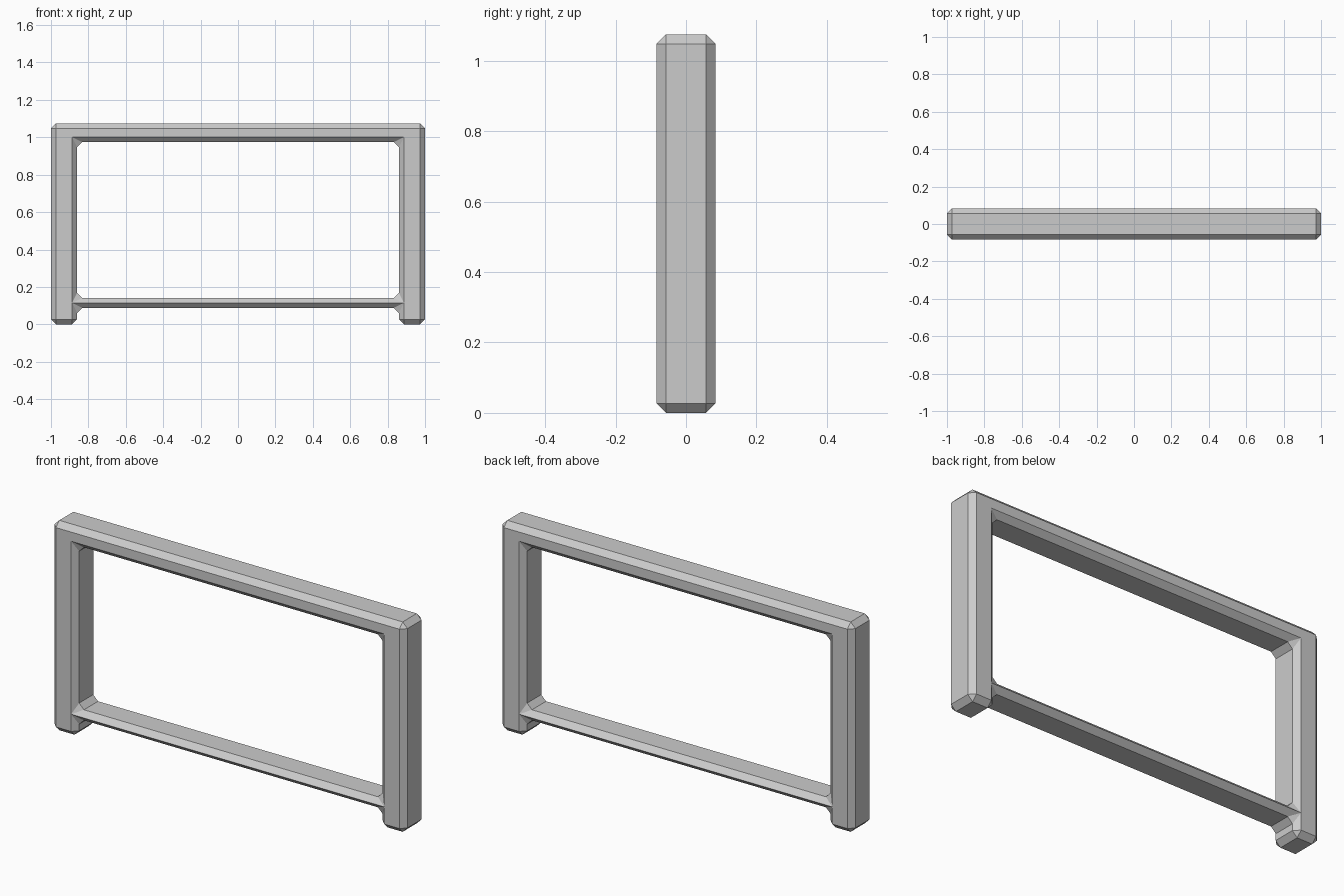
import bpy
import bmesh
from mathutils import Vector

cube = bpy.data.objects.get("Cube")
if cube:
    bpy.data.objects.remove(cube, do_unlink=True)

HALF_W, INNER, HEIGHT = 1.0, 0.86, 1.075
RAIL_LOW, RAIL_HIGH, BAR_LOW = 0.088, 0.142, 0.974
DEPTH = 0.084                        # half the frame thickness
B = (RAIL_HIGH - RAIL_LOW) / 2       # chamfer; the lower rail comes to a ridge

# Outlines in x, z with the solid on the left-hand side
outer = [(-HALF_W, 0), (-INNER, 0), (-INNER, RAIL_LOW), (INNER, RAIL_LOW),
         (INNER, 0), (HALF_W, 0), (HALF_W, HEIGHT), (-HALF_W, HEIGHT)]
window = [(-INNER, RAIL_HIGH), (-INNER, BAR_LOW), (INNER, BAR_LOW), (INNER, RAIL_HIGH)]

bm = bmesh.new()


def face(*points):
    bm.faces.new([bm.verts.new(p) for p in points])


def at(p, y):
    return (p.x, y, p.y)


def corner(before, here, after):
    """Rim points on both sides of a corner and its point on the flat face."""
    c = Vector(here)
    to_before = (Vector(before) - c).normalized() * B
    to_after = (Vector(after) - c).normalized() * B
    turn = to_after.x * to_before.y - to_after.y * to_before.x
    inward = (to_before + to_after) * (1 if turn > 0 else -1)
    return c + to_before, c + to_after, c + inward


def chamfered_wall(loop):
    n = len(loop)
    corners = [corner(loop[i - 1], loop[i], loop[(i + 1) % n]) for i in range(n)]
    rim = DEPTH - B
    for i, (r0, r1, flat) in enumerate(corners):
        n0, _, next_flat = corners[(i + 1) % n]
        # Corner chamfer and straight wall
        for p, q in ((r0, r1), (r1, n0)):
            face(at(p, -rim), at(q, -rim), at(q, rim), at(p, rim))
        # Corner triangle and edge chamfer, front and back
        for s in (-1, 1):
            face(at(r0, s * rim), at(r1, s * rim), at(flat, s * DEPTH))
            face(at(r1, s * rim), at(n0, s * rim),
                 at(next_flat, s * DEPTH), at(flat, s * DEPTH))


chamfered_wall(outer)
chamfered_wall(window)

# Flat front and back faces: two legs and the top bar
xi, xo = INNER + B, HALF_W - B
zt, zb, ridge = HEIGHT - B, BAR_LOW + B, RAIL_LOW + B
for y in (-DEPTH, DEPTH):
    for s in (-1, 1):
        face((s * xi, y, B), (s * xo, y, B), (s * xo, y, zt),
             (s * xi, y, zb), (s * xi, y, ridge))
    face((-xi, y, zb), (xi, y, zb), (xo, y, zt), (-xo, y, zt))

bmesh.ops.remove_doubles(bm, verts=bm.verts[:], dist=0.0005)
bmesh.ops.recalc_face_normals(bm, faces=bm.faces[:])

mesh = bpy.data.meshes.new("frame")
bm.to_mesh(mesh)
bm.free()

# Plain grey finish
grey = bpy.data.materials.new("light_grey")
grey.use_nodes = True
colour = (0.6, 0.6, 0.6, 1)
grey.diffuse_color = colour
grey.node_tree.nodes["Principled BSDF"].inputs["Base Color"].default_value = colour
mesh.materials.append(grey)

frame = bpy.data.objects.new("frame", mesh)
bpy.context.collection.objects.link(frame)
